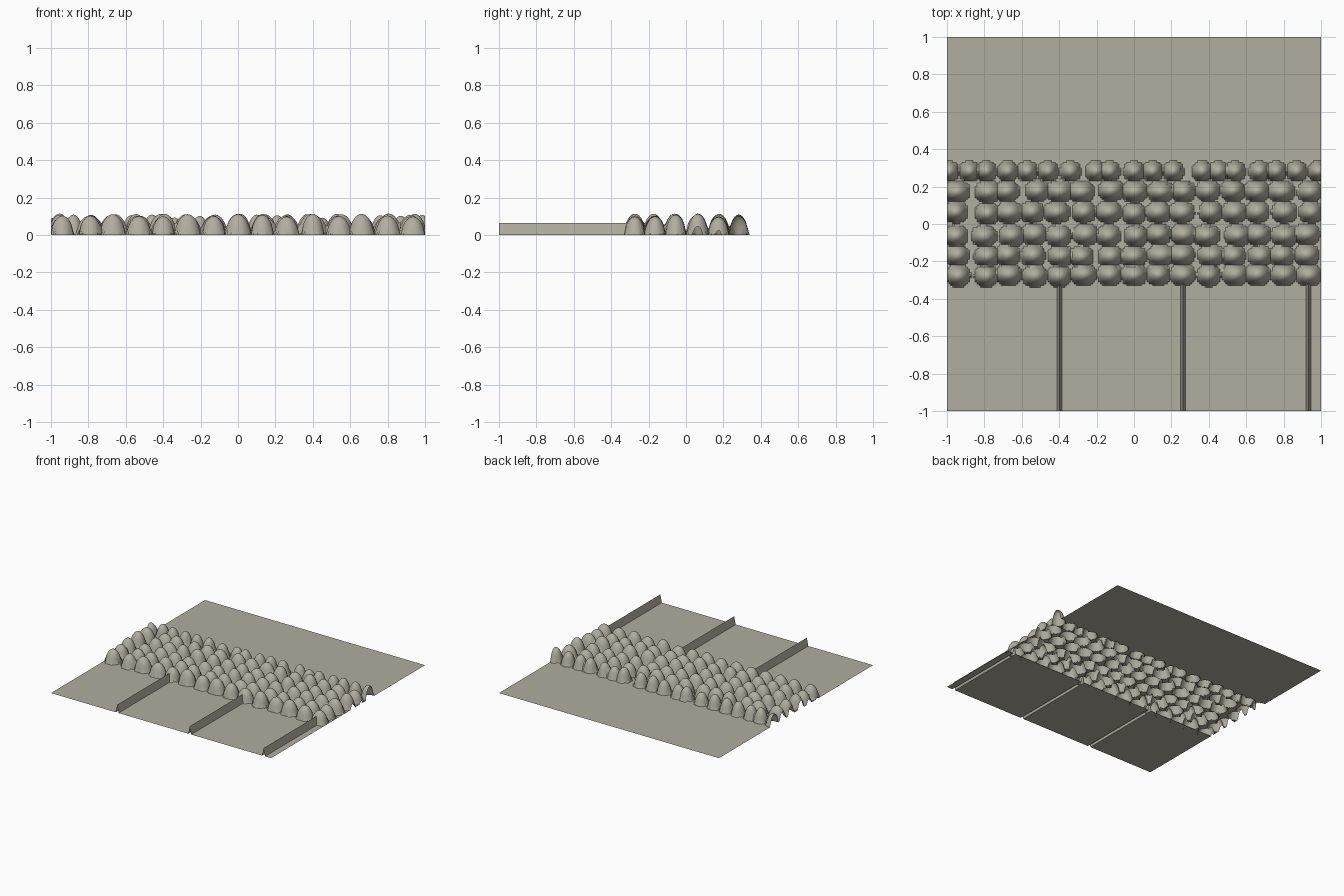
import bpy, bmesh, math, random

if "Cube" in bpy.data.objects:
    bpy.data.objects.remove(bpy.data.objects["Cube"])

random.seed(4)

stone = bpy.data.materials.new("warm_grey_stone")
stone.diffuse_color = (0.44, 0.42, 0.35, 1)
stone.use_nodes = True
stone.node_tree.nodes["Principled BSDF"].inputs["Base Color"].default_value = stone.diffuse_color

# Cobble layout: most rows share the same loose columns, the back row is tighter
COLUMNS = [-0.94, -0.79, -0.67, -0.53, -0.40, -0.27, -0.13, 0.0,
           0.13, 0.26, 0.40, 0.54, 0.66, 0.80, 0.935]
BACK_COLUMNS = [-0.99, -0.88, -0.79, -0.675, -0.57, -0.46, -0.34, -0.205, -0.13, 0.0,
                0.10, 0.21, 0.365, 0.45, 0.54, 0.67, 0.76, 0.87, 0.985]
ROWS = [-0.275, -0.17, -0.06, 0.06, 0.175]
RIDGES = [-0.398, 0.262, 0.933]
RIDGE_HEIGHT, RIDGE_HALF = 0.065, 0.013
BAND = 0.34          # half depth of the cobbled strip
STEP = 0.01

cobbles = []         # x, y, half width, half depth, height
for i, y in enumerate(ROWS):
    for x in COLUMNS:
        jitter = 0 if i == 0 else random.uniform(-0.015, 0.015)
        cobbles.append((x + jitter, y + random.uniform(-0.005, 0.005),
                        random.uniform(0.06, 0.07), 0.056, random.uniform(0.095, 0.115)))
for x in BACK_COLUMNS:
    cobbles.append((x, 0.282, 0.052, 0.052, random.uniform(0.09, 0.11)))


def cobble_height(x, y):
    """Tallest steep-sided dome over this point."""
    z = 0.0
    for cx, cy, rx, ry, h in cobbles:
        if abs(x - cx) < rx and abs(y - cy) < ry:
            r = math.hypot((x - cx) / rx, (y - cy) / ry)
            if r < 1:
                z = max(z, h * (1 - r ** 1.9) ** 0.55)
    return z


def ridge_height(x):
    return max([0] + [RIDGE_HEIGHT * (1 - abs(x - r) / RIDGE_HALF) for r in RIDGES])


def sheet(name, xs, ys, height):
    """Open sheet over a rectangular grid, raised by a height rule."""
    bm = bmesh.new()
    grid = [[bm.verts.new((x, y, height(x, y))) for x in xs] for y in ys]
    for a, b in zip(grid, grid[1:]):
        for i in range(len(xs) - 1):
            bm.faces.new((a[i], a[i + 1], b[i + 1], b[i]))
    mesh = bpy.data.meshes.new(name)
    bm.to_mesh(mesh)
    bm.free()
    mesh.materials.append(stone)
    obj = bpy.data.objects.new(name, mesh)
    bpy.context.collection.objects.link(obj)
    bpy.ops.object.select_all(action='DESELECT')
    obj.select_set(True)
    bpy.context.view_layer.objects.active = obj
    bpy.ops.object.shade_smooth_by_angle(angle=math.radians(35))
    return obj


# Cobbled strip
n = round(2 / STEP)
m = round(2 * BAND / STEP)
sheet("cobbled_strip", [-1 + i * STEP for i in range(n + 1)],
      [-BAND + j * STEP for j in range(m + 1)], cobble_height)

# Front paving with three thin raised seams running into the cobbles
seam_xs = sorted([-1, 1] + [r + d for r in RIDGES for d in (-RIDGE_HALF, 0, RIDGE_HALF)])
sheet("front_paving", seam_xs, [-1, -BAND, -BAND + 0.05],
      lambda x, y: ridge_height(x) if y <= -BAND + 0.001 or ridge_height(x) else 0)

# Plain back paving
sheet("back_paving", [-1, 1], [BAND, 1], lambda x, y: 0)
